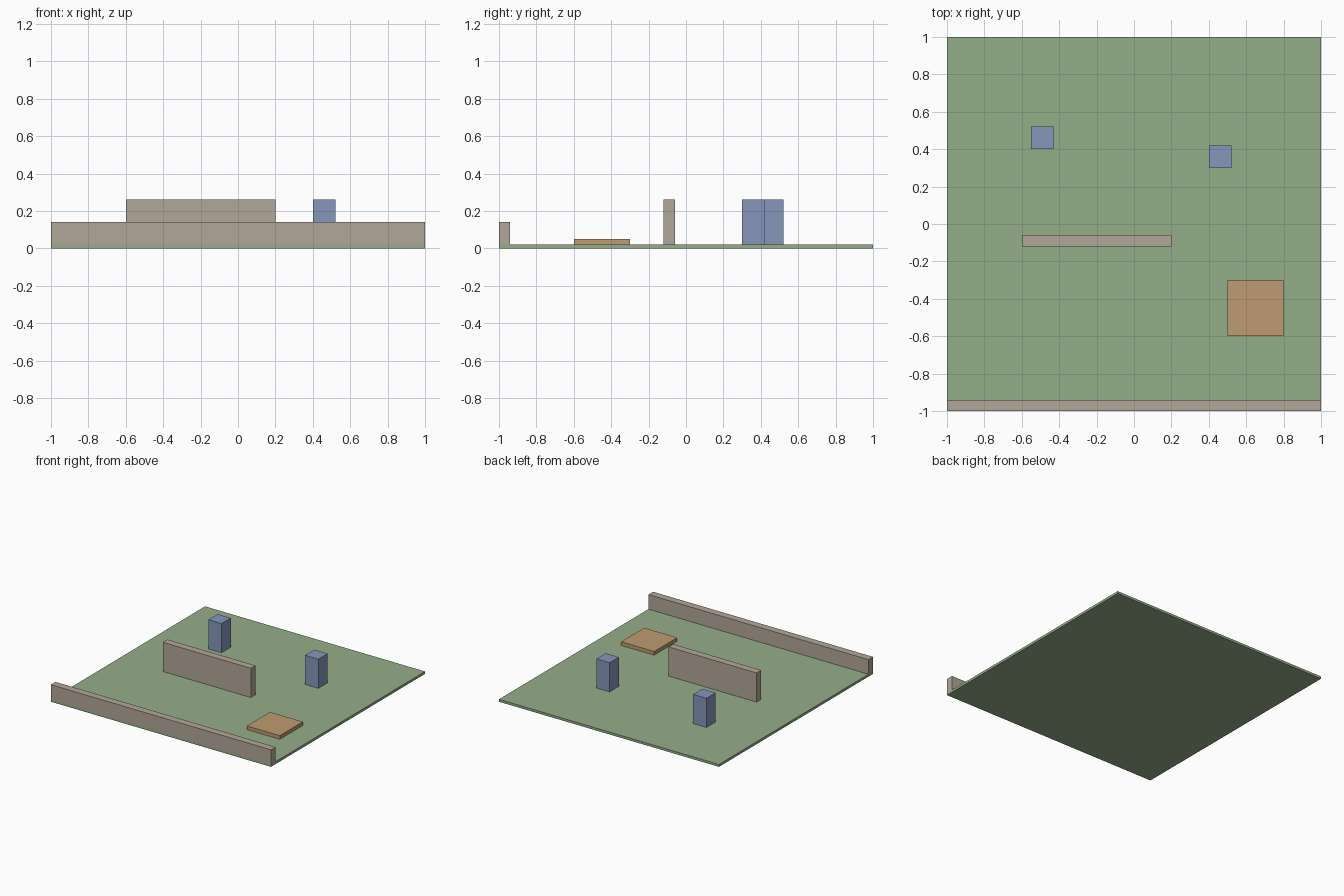
import bpy

if "Cube" in bpy.data.objects:
    bpy.data.objects.remove(bpy.data.objects["Cube"])


def material(name, rgb):
    mat = bpy.data.materials.new(name)
    mat.diffuse_color = (*rgb, 1.0)
    mat.use_nodes = True
    mat.node_tree.nodes["Principled BSDF"].inputs["Base Color"].default_value = mat.diffuse_color
    return mat


def box(name, low, high, mat):
    """Axis-aligned box between two corners."""
    mid = [(a + b) / 2 for a, b in zip(low, high)]
    bpy.ops.mesh.primitive_cube_add(size=1, location=mid)
    obj = bpy.context.object
    obj.name = name
    obj.scale = [b - a for a, b in zip(low, high)]
    bpy.ops.object.transform_apply(location=False, rotation=False, scale=True)
    obj.data.materials.append(mat)
    return obj


grass = material("grass_green", (0.30, 0.42, 0.25))
stone = material("stone_beige", (0.45, 0.39, 0.32))
blue = material("post_blue", (0.24, 0.31, 0.50))
orange = material("pad_orange", (0.52, 0.33, 0.17))

TOP = 0.02  # upper surface of the ground slab

# Ground slab
box("ground_slab", (-1, -1, 0), (1, 1, TOP), grass)

# Low wall along the front edge and taller free-standing wall
box("front_wall", (-1, -1, TOP), (1, -0.94, 0.14), stone)
box("middle_wall", (-0.6, -0.12, TOP), (0.2, -0.06, 0.26), stone)

# Flat raised pad
box("raised_pad", (0.5, -0.6, TOP), (0.8, -0.3, 0.05), orange)

# Square posts
for side, x, y in (("left", -0.55, 0.40), ("right", 0.40, 0.30)):
    box(side + "_post", (x, y, TOP), (x + 0.12, y + 0.12, 0.26), blue)
